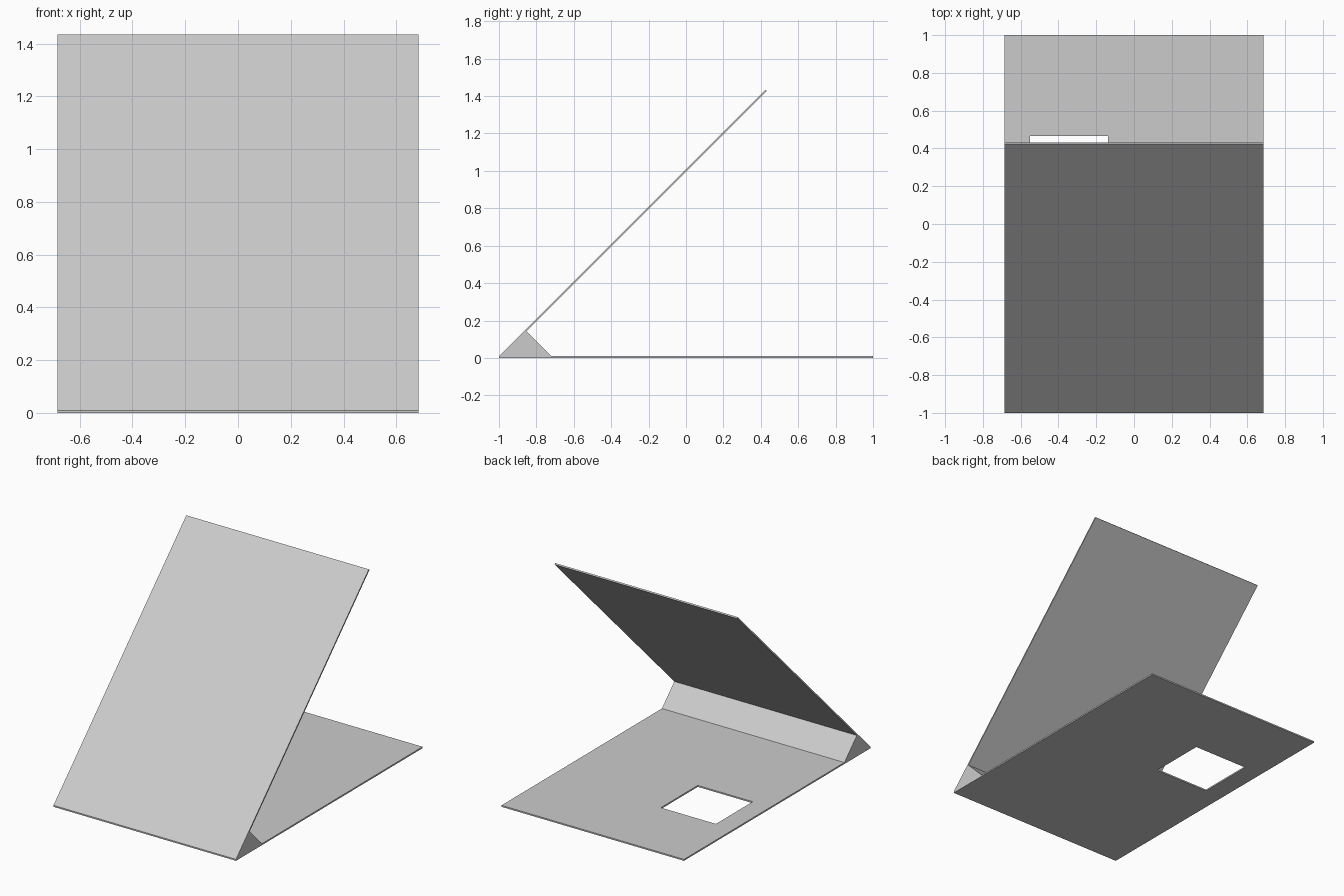
import bpy
import bmesh

HALF_WIDTH = 0.685
THICK = 0.01

default = bpy.data.objects.get("Cube")
if default:
    bpy.data.objects.remove(default, do_unlink=True)

grey = bpy.data.materials.new("light grey")
grey.use_nodes = True
colour = (0.6, 0.6, 0.6, 1)
grey.diffuse_color = colour
grey.node_tree.nodes["Principled BSDF"].inputs["Base Color"].default_value = colour


def prism(name, profile, x0=-HALF_WIDTH, x1=HALF_WIDTH):
    """Extrude a (y, z) side profile across x."""
    bm = bmesh.new()
    face = bm.faces.new([bm.verts.new((x0, y, z)) for y, z in profile])
    out = bmesh.ops.extrude_face_region(bm, geom=[face])
    moved = [v for v in out["geom"] if isinstance(v, bmesh.types.BMVert)]
    bmesh.ops.translate(bm, verts=moved, vec=(x1 - x0, 0, 0))
    bmesh.ops.recalc_face_normals(bm, faces=bm.faces)
    mesh = bpy.data.meshes.new(name)
    bm.to_mesh(mesh)
    bm.free()
    mesh.materials.append(grey)
    obj = bpy.data.objects.new(name, mesh)
    bpy.context.collection.objects.link(obj)
    return obj


def rect(y0, y1, z0, z1):
    return [(y0, z0), (y1, z0), (y1, z1), (y0, z1)]


# Flat base panel with a rectangular opening
base = prism("base_panel", rect(-1, 1, 0, THICK))
cutter = prism("opening_cutter", rect(0.07, 0.465, -0.1, 0.1), -0.55, -0.137)
cutter.hide_render = True
cutter.hide_viewport = True
cutter.display_type = 'WIRE'
cut = base.modifiers.new("opening", 'BOOLEAN')
cut.operation = 'DIFFERENCE'
cut.solver = 'EXACT'
cut.object = cutter

# Triangular support along the front edge
peak_y, peak_z = -0.86, 0.15
prism("support_wedge", [(-1, THICK), (peak_y, peak_z), (-0.72, THICK)])

# Sloping panel that carries on up the front of the wedge at 45 degrees
rise = 1.284
d = THICK * 0.707
prism("sloping_panel", [
    (peak_y, peak_z),
    (peak_y + rise, peak_z + rise),
    (peak_y + rise + d, peak_z + rise - d),
    (peak_y + d, peak_z - d),
])
